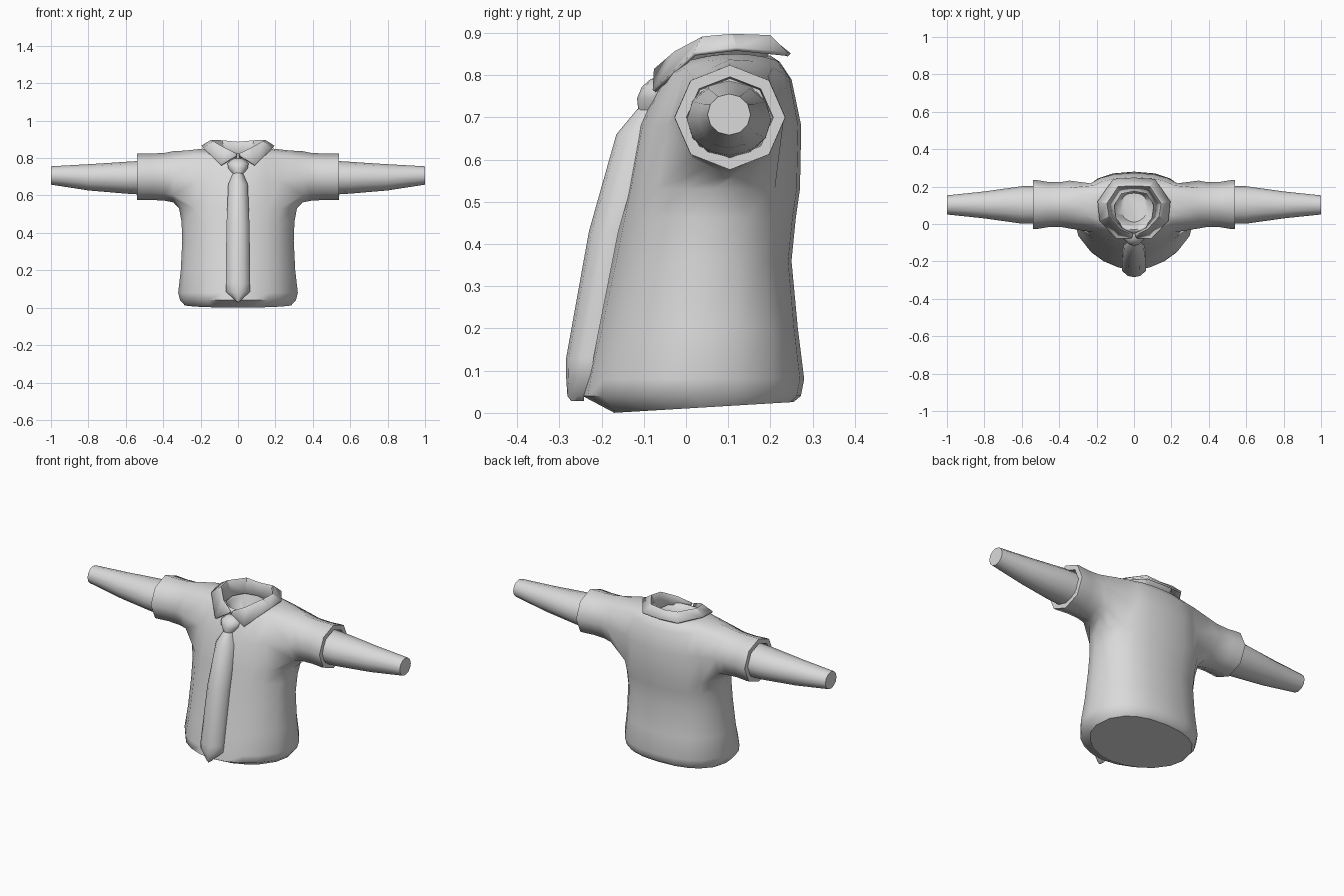
import bpy, bmesh
from math import sin, cos, pi, radians

if "Cube" in bpy.data.objects:
    bpy.data.objects.remove(bpy.data.objects["Cube"], do_unlink=True)

grey = bpy.data.materials.new("plain grey")
grey.use_nodes = True
grey.diffuse_color = (0.7, 0.7, 0.7, 1)
grey.node_tree.nodes["Principled BSDF"].inputs["Base Color"].default_value = (0.7, 0.7, 0.7, 1)


def finish(name, bm, angle=40):
    bmesh.ops.recalc_face_normals(bm, faces=bm.faces)
    mesh = bpy.data.meshes.new(name)
    bm.to_mesh(mesh)
    bm.free()
    mesh.materials.append(grey)
    ob = bpy.data.objects.new(name, mesh)
    bpy.context.collection.objects.link(ob)
    bpy.ops.object.select_all(action="DESELECT")
    ob.select_set(True)
    bpy.context.view_layer.objects.active = ob
    bpy.ops.object.shade_smooth_by_angle(angle=radians(angle))
    return ob


def add_ring(bm, points):
    return [bm.verts.new(p) for p in points]


def join(bm, a, b, closed=True, skip=()):
    n = len(a)
    for i in range(n if closed else n - 1):
        if i not in skip:
            j = (i + 1) % n
            bm.faces.new((a[i], a[j], b[j], b[i]))


# Horizontal shirt section; two columns each side of the arm line form the armhole
quarter = [0, 21, 42, 57, 73]
ANGLES = quarter + [90] + [180 - a for a in quarter[::-1]]
ANGLES += [a + 180 for a in quarter[1:]] + [270] + [360 - a for a in quarter[:0:-1]]
N = len(ANGLES)


def section(z, half_width, front, back, tilt=0, lift=0):
    mid, depth = (front + back) / 2, (back - front) / 2
    points = []
    for a in ANGLES:
        c, s = cos(radians(a)), sin(radians(a))
        power = 0.85 if s > 0 else 1.08
        x = half_width * abs(c) ** power * (1 if c > 0 else -1)
        y = mid + depth * abs(s) ** power * (1 if s > 0 else -1)
        points.append((x, y, z + tilt * (y - mid) + lift * c * c))
    return points


# Octagonal sleeve section with extra points along its upper and lower sides
def sleeve_section(x, ry, rz):
    points = []
    for k in (0, 2, 3, 4, 5, 6, 8, 10, 11, 12, 13, 14):
        r = cos(pi / 8) if k % 2 else 1
        points.append((x, 0.104 + r * ry * cos(k * pi / 8), 0.7 + r * rz * sin(k * pi / 8)))
    return points


# Shirt: torso rings, then the neck opening sinking inward
bm = bmesh.new()
rings = [add_ring(bm, section(*r)) for r in (
    (0.013, 0.285, -0.17, 0.255, 0.06),
    (0.04, 0.31, -0.245, 0.272),
    (0.08, 0.32, -0.238, 0.28),
    (0.2, 0.306, -0.21, 0.265),
    (0.36, 0.298, -0.175, 0.25),
    (0.46, 0.302, -0.155, 0.26),
    (0.53, 0.315, -0.14, 0.27),
    (0.68, 0.3, -0.112, 0.273),
    (0.79, 0.28, -0.055, 0.25, 0, 0.05),
    (0.825, 0.19, -0.04, 0.222, 0.05, 0.025),
    (0.835, 0.13, -0.03, 0.2, 0.1),
    (0.8, 0.105, -0.01, 0.185),
    (0.74, 0.075, 0.01, 0.165),
)]
LOW, MID, TOP = 6, 7, 8
half = N // 2
armholes = {(c + d) % N for c in (0, half) for d in (-2, -1, 0, 1)}
for i in range(len(rings) - 1):
    join(bm, rings[i], rings[i + 1], skip=armholes if i in (LOW, MID) else ())
bm.faces.new(rings[-1])
for edge in bm.faces.new(rings[0]).edges:
    edge.smooth = False

# Short sleeves growing out of the armholes
for side, c in ((1, 0), (-1, half)):
    lo, mi, up = ([rings[r][(c + side * d) % N] for d in (2, 1, 0, -1, -2)]
                  for r in (LOW, MID, TOP))
    last = [mi[0]] + up + [mi[-1]] + lo[::-1]
    for x, ry, rz in ((0.345, 0.128, 0.137), (0.39, 0.12, 0.128), (0.46, 0.121, 0.124),
                      (0.525, 0.132, 0.124), (0.54, 0.131, 0.124),
                      (0.54, 0.103, 0.096), (0.5, 0.1, 0.092)):
        nxt = add_ring(bm, sleeve_section(side * x, ry, rz))
        join(bm, last, nxt)
        last = nxt
    bm.faces.new(last)
bmesh.ops.delete(bm, geom=[v for v in bm.verts if not v.link_faces], context="VERTS")
finish("shirt", bm, 65)

# Tapering arms
for side, name in ((1, "left_arm"), (-1, "right_arm")):
    bm = bmesh.new()
    last = None
    for x, ry, rz, z in ((0.49, 0.1, 0.092, 0.695), (0.6, 0.1, 0.085, 0.695),
                         (0.8, 0.072, 0.07, 0.697), (1, 0.051, 0.049, 0.707)):
        loop = [(side * x, 0.102 + ry * cos(k * pi / 6), z + rz * sin(k * pi / 6))
                for k in range(12)]
        nxt = add_ring(bm, loop)
        if last:
            join(bm, last, nxt)
        else:
            bm.faces.new(nxt)
        last = nxt
    bm.faces.new(last)
    finish(name, bm)

# Folded collar: inner base, fold line and outer edge, mirrored
base = [(0, 0.18, 0.82), (0.07, 0.165, 0.82), (0.11, 0.1, 0.82),
        (0.1, 0.03, 0.82), (0.06, -0.02, 0.81), (0.008, -0.045, 0.79)]
fold = [(0, 0.205, 0.882), (0.085, 0.2, 0.89), (0.145, 0.11, 0.893),
        (0.135, 0.04, 0.887), (0.075, -0.026, 0.852), (0.008, -0.06, 0.82)]
edge = [(0, 0.245, 0.848), (0.11, 0.238, 0.85), (0.192, 0.12, 0.862),
        (0.182, 0.02, 0.85), (0.09, -0.075, 0.762), (0.01, -0.072, 0.812)]
bm = bmesh.new()
for s in (1, -1):
    rows = [add_ring(bm, [(s * x, y, z) for x, y, z in row]) for row in (base, fold, edge)]
    join(bm, rows[0], rows[1], closed=False)
    join(bm, rows[1], rows[2], closed=False)
bmesh.ops.remove_doubles(bm, verts=bm.verts, dist=0.001)
collar = finish("collar", bm, 30)
solid = collar.modifiers.new("cloth thickness", "SOLIDIFY")
solid.thickness = 0.01
solid.offset = 0


# Necktie pieces: rounded front, flat back
def tie_piece(name, rows):
    bm = bmesh.new()
    last = None
    for z, w, y, depth in rows:
        outline = [(-w, y + depth), (-w, y + 0.55 * depth), (-0.5 * w, y + 0.1 * depth),
                   (0, y), (0.5 * w, y + 0.1 * depth), (w, y + 0.55 * depth), (w, y + depth)]
        nxt = add_ring(bm, [(px, py, z) for px, py in outline])
        if last:
            join(bm, last, nxt)
        else:
            bm.faces.new(nxt)
        last = nxt
    bm.faces.new(last)
    finish(name, bm, 50)


tie_piece("tie_blade", [(0.028, 0.004, -0.272, 0.03), (0.04, 0.015, -0.281, 0.04),
                        (0.085, 0.064, -0.284, 0.06), (0.13, 0.065, -0.284, 0.065),
                        (0.43, 0.062, -0.23, 0.07), (0.66, 0.052, -0.165, 0.07),
                        (0.72, 0.026, -0.115, 0.05)])
tie_piece("tie_knot", [(0.715, 0.028, -0.113, 0.05), (0.745, 0.052, -0.116, 0.06),
                       (0.772, 0.056, -0.105, 0.06), (0.79, 0.035, -0.085, 0.05),
                       (0.797, 0.02, -0.065, 0.03)])
